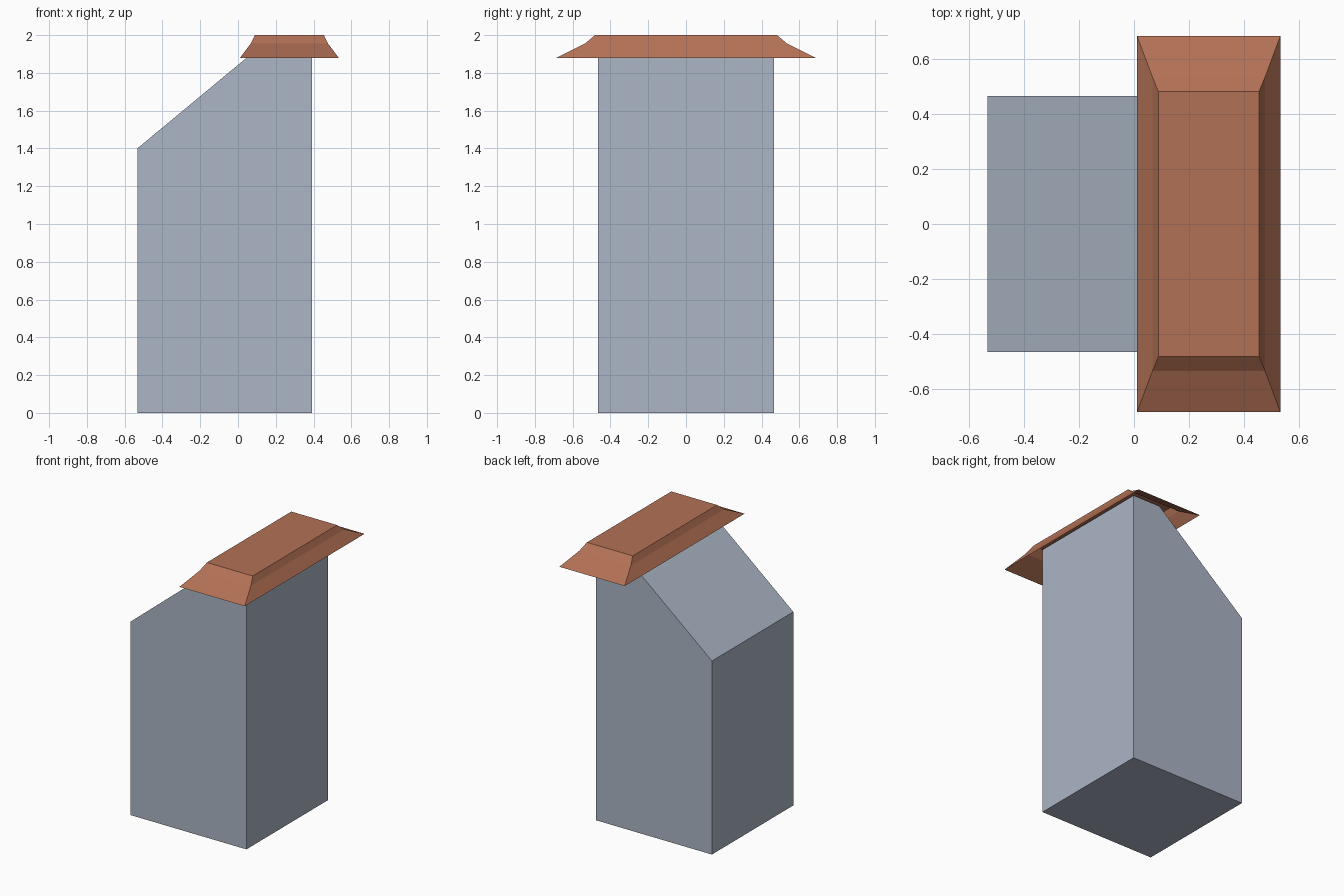
import bpy, bmesh

if "Cube" in bpy.data.objects:
    bpy.data.objects.remove(bpy.data.objects["Cube"])


def material(name, rgb):
    m = bpy.data.materials.new(name)
    m.diffuse_color = (*rgb, 1.0)
    m.use_nodes = True
    m.node_tree.nodes["Principled BSDF"].inputs["Base Color"].default_value = m.diffuse_color
    return m


def make_object(name, bm, mat):
    mesh = bpy.data.meshes.new(name)
    bm.to_mesh(mesh)
    bm.free()
    mesh.materials.append(mat)
    obj = bpy.data.objects.new(name, mesh)
    bpy.context.collection.objects.link(obj)
    return obj


stone = material("blue_grey_wall", (0.41, 0.465, 0.56))
clay = material("terracotta", (0.45, 0.165, 0.092))

# Wall block: side profile with a sloped shoulder, extruded front to back
HALF_DEPTH = 0.465
profile = [(-0.533, 0), (0.393, 0), (0.393, 1.985), (0.172, 1.985), (-0.533, 1.4)]
bm = bmesh.new()
face = bm.faces.new([bm.verts.new((x, -HALF_DEPTH, z)) for x, z in profile])
ext = bmesh.ops.extrude_face_region(bm, geom=[face], use_keep_orig=True)
verts = [g for g in ext["geom"] if isinstance(g, bmesh.types.BMVert)]
bmesh.ops.translate(bm, verts=verts, vec=(0, 2 * HALF_DEPTH, 0))
bmesh.ops.recalc_face_normals(bm, faces=bm.faces)
make_object("wall_block", bm, stone)

# Roof cap: flared hollow shell, open underneath, from three stacked rectangles
CENTRE_X = 0.272
rings = [(0.261, 0.685, 1.88), (0.205, 0.535, 1.955), (0.183, 0.482, 2.0)]  # half x, half y, z
bm = bmesh.new()
loops = [[bm.verts.new((CENTRE_X + sx * hx, sy * hy, z))
          for sx, sy in ((-1, -1), (1, -1), (1, 1), (-1, 1))]
         for hx, hy, z in rings]
for low, high in zip(loops, loops[1:]):
    for i in range(4):
        j = (i + 1) % 4
        bm.faces.new((low[i], low[j], high[j], high[i]))
bm.faces.new(loops[-1])
make_object("roof_cap", bm, clay)
